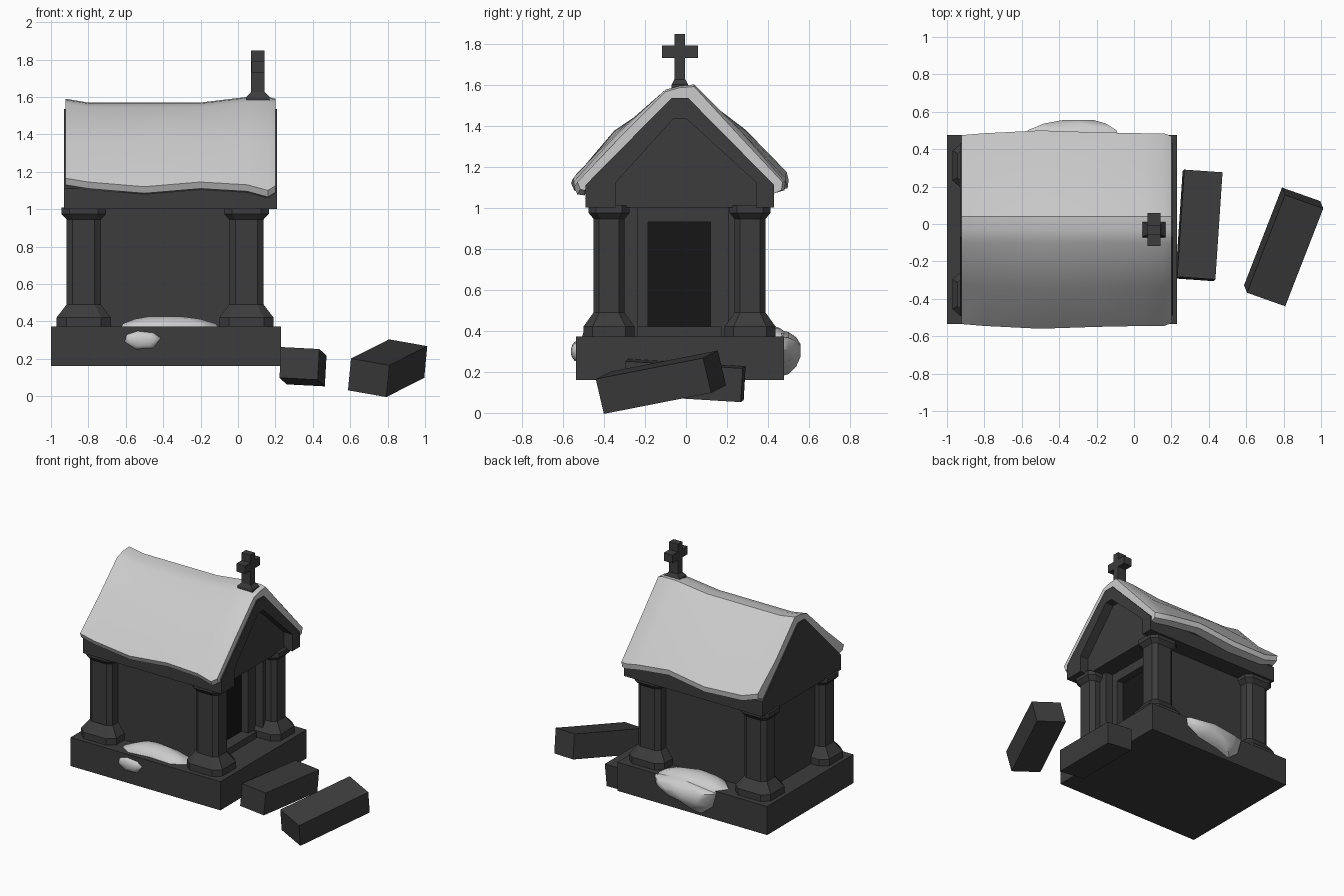
import bpy, bmesh, math
from mathutils import Vector, Matrix, Euler

if "Cube" in bpy.data.objects:
    bpy.data.objects.remove(bpy.data.objects["Cube"])


def material(name, v):
    m = bpy.data.materials.new(name)
    m.diffuse_color = (v, v, v, 1)
    m.use_nodes = True
    m.node_tree.nodes["Principled BSDF"].inputs["Base Color"].default_value = m.diffuse_color
    return m


STONE = material("dark_stone", 0.045)
BLACK = material("door_black", 0.008)
SNOW = material("snow", 0.75)


def finish(bm, name, mat, smooth=None):
    bmesh.ops.recalc_face_normals(bm, faces=bm.faces)
    me = bpy.data.meshes.new(name)
    bm.to_mesh(me)
    bm.free()
    ob = bpy.data.objects.new(name, me)
    bpy.context.collection.objects.link(ob)
    me.materials.append(mat)
    if smooth:
        bpy.ops.object.select_all(action='DESELECT')
        ob.select_set(True)
        bpy.context.view_layer.objects.active = ob
        bpy.ops.object.shade_smooth_by_angle(angle=math.radians(smooth))
    return ob


def box(name, x, y, z, mat=STONE, rot=(0, 0, 0)):
    """Box from (min, max) ranges, rotated in degrees about its centre."""
    bm = bmesh.new()
    size = [r[1] - r[0] for r in (x, y, z)]
    mid = Vector([(r[1] + r[0]) / 2 for r in (x, y, z)])
    e = Euler([math.radians(a) for a in rot]).to_matrix().to_4x4()
    bmesh.ops.create_cube(bm, size=1, matrix=Matrix.Translation(mid) @ e @ Matrix.Diagonal((*size, 1)))
    return finish(bm, name, mat)


def loft(name, rings, mat, smooth=None):
    """Skin closed rings of equal length and cap both ends."""
    bm = bmesh.new()
    vs = [[bm.verts.new(p) for p in r] for r in rings]
    n = len(vs[0])
    for a, b in zip(vs, vs[1:]):
        for i in range(n):
            bm.faces.new((a[i], a[(i + 1) % n], b[(i + 1) % n], b[i]))
    bm.faces.new(vs[0])
    bm.faces.new(vs[-1])
    return finish(bm, name, mat, smooth)


def snow_patch(name, outline, to3d, height, peak):
    """Low mound: outline in plane coordinates, shrinking towards a raised peak."""
    rings = []
    for s, h in ((1.0, -0.01), (0.93, 0.3), (0.65, 0.75), (0.3, 1.0)):
        rings.append([to3d(peak[0] + (u - peak[0]) * s, peak[1] + (v - peak[1]) * s,
                           h * height if h > 0 else h) for u, v in outline])
    return loft(name, rings, SNOW, 50)


# Base slab and the two fallen step blocks
box("base", (-1, 0.23), (-0.535, 0.477), (0.16, 0.372))
box("step_near", (0.245, 0.45), (-0.295, 0.28), (0.075, 0.24), rot=(-3.5, 3, -4))
box("step_far", (0.69, 0.91), (-0.4075, 0.1625), (0.062, 0.237), rot=(10.5, 9.5, -19.5))

# Corner pillars: chamfered square shaft with flared foot and head
for px, sx in ((-0.825, "rear"), (0.045, "door")):
    for py, sy in ((-0.375, "front"), (0.312, "back")):
        rings = []
        for z, hx, hy in ((0.36, .145, .125), (0.42, .145, .125), (0.49, .092, .075),
                          (0.945, .092, .075), (0.975, .12, .1), (1.01, .12, .1)):
            c = 0.36
            pts = [(1, -1 + c), (1, 1 - c), (1 - c, 1), (-1 + c, 1),
                   (-1, 1 - c), (-1, -1 + c), (-1 + c, -1), (1 - c, -1)]
            rings.append([(px + u * hx, py + v * hy, z) for u, v in pts])
        loft(f"pillar_{sx}_{sy}", rings, STONE)

# Chamber walls, recessed doorway and door
box("chamber", (-0.85, -0.06), (-0.36, 0.30), (0.36, 1.01))
for nm, y0, y1, dy0, dy1 in (("front", -0.36, -0.235, -0.30, -0.185), ("back", 0.205, 0.30, 0.12, 0.25)):
    box("jamb_" + nm, (-0.06, 0.06), (y0, y1), (0.36, 1.01))
    box("door_frame_" + nm, (-0.06, 0.0), (dy0, dy1), (0.36, 1.01))
box("door_lintel", (-0.06, 0.0), (-0.2, 0.14), (0.93, 1.01))
box("door_sill", (-0.06, 0.03), (-0.235, 0.175), (0.36, 0.42))
box("door", (-0.07, -0.055), (-0.185, 0.12), (0.42, 0.93), BLACK)

# Roof block with a raised gable trim on the door end
gable = [(-0.49, 1.0), (-0.49, 1.11), (-0.07, 1.535), (0.01, 1.535), (0.43, 1.11), (0.43, 1.0)]
inner = [(0.34, 1.0), (0.34, 1.125), (0.0, 1.435), (-0.06, 1.435), (-0.34, 1.125), (-0.34, 1.0)]
loft("roof", [[(x, y, z) for y, z in gable] for x in (-0.93, 0.14)], STONE)
loft("gable_trim", [[(x, y, z) for y, z in gable + inner] for x in (0.14, 0.208)], STONE)

# Snow on the roof: stations of (x, ridge lift, front eave drop, back eave drop, thickness)
rings = []
for x, lift, ef, eb, t in ((-0.922, 0.0, 0.02, 0.04, 0.035), (-0.80, -0.02, 0.0, 0.0, 0.045),
                           (-0.5, -0.02, -0.025, -0.01, 0.06), (-0.2, -0.02, 0.0, 0.03, 0.05),
                           (0.05, 0.01, -0.015, 0.0, 0.045), (0.16, 0.01, -0.045, -0.02, 0.045),
                           (0.2, 0.0, -0.02, -0.02, 0.03)):
    o = t - 0.04
    prof = [(-0.495, 1.105 + ef), (-0.525 - o, 1.11 + ef), (-0.54 - o, 1.145 + ef),
            (-0.33 - o, 1.355 + o), (-0.10, 1.565 + lift), (-0.03, 1.585 + lift), (0.04, 1.59 + lift),
            (0.27 + o, 1.36 + o), (0.48 + o, 1.145 + eb), (0.475 + o, 1.105 + eb), (0.43, 1.09 + eb),
            (0.40, 1.12), (0.0, 1.51), (-0.06, 1.51), (-0.46, 1.12)]
    rings.append([(x, y, z) for y, z in prof])
loft("roof_snow", rings, SNOW, 35)

# Cross on the ridge
loft("cross_foot", [[(0.107 + u * hx, -0.03 + v * hy, z) for u, v in ((1, 1), (-1, 1), (-1, -1), (1, -1))]
                    for z, hx, hy in ((1.52, .062, .045), (1.60, .062, .04), (1.625, .037, .027))], STONE)
box("cross_post", (0.07, 0.142), (-0.057, -0.006), (1.6, 1.847))
box("cross_arm", (0.071, 0.141), (-0.118, 0.058), (1.73, 1.79))

# Snow patches lying on and against the base
snow_patch("snow_front_ledge", [(-0.63, -0.46), (-0.55, -0.51), (-0.38, -0.49), (-0.2, -0.5), (-0.1, -0.44),
                                (-0.14, -0.36), (-0.4, -0.33), (-0.56, -0.35)],
           lambda u, v, h: (u, v, 0.372 + h), 0.055, (-0.4, -0.38))
snow_patch("snow_front_side", [(-0.61, 0.29), (-0.55, 0.25), (-0.45, 0.255), (-0.41, 0.31), (-0.45, 0.34),
                               (-0.54, 0.35), (-0.6, 0.33)],
           lambda u, v, h: (u, -0.535 - h, v), 0.025, (-0.5, 0.3))
snow_patch("snow_back_ledge", [(-0.64, 0.4), (-0.58, 0.48), (-0.3, 0.50), (-0.09, 0.47), (-0.1, 0.38),
                               (-0.35, 0.29), (-0.56, 0.32)],
           lambda u, v, h: (u, v, 0.372 + h), 0.055, (-0.35, 0.38))
snow_patch("snow_back_side", [(-0.59, 0.36), (-0.56, 0.25), (-0.47, 0.18), (-0.36, 0.22), (-0.2, 0.25),
                              (-0.09, 0.31), (-0.08, 0.37), (-0.3, 0.40)],
           lambda u, v, h: (u, 0.477 + h, v), 0.08, (-0.28, 0.31))
